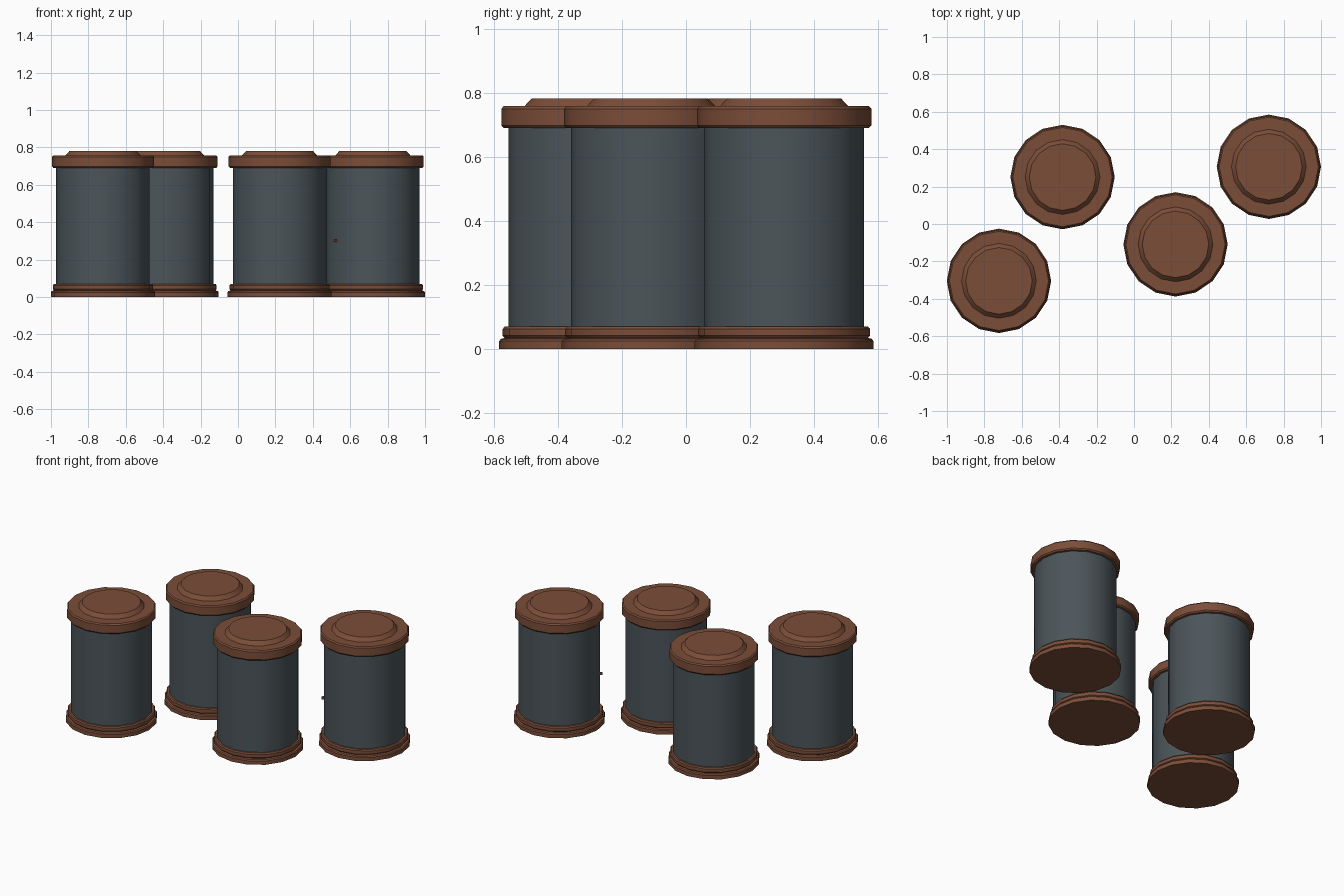
import bpy, bmesh, math

if "Cube" in bpy.data.objects:
    bpy.data.objects.remove(bpy.data.objects["Cube"])

def material(name, rgb):
    m = bpy.data.materials.new(name)
    m.diffuse_color = (*rgb, 1)
    m.use_nodes = True
    m.node_tree.nodes["Principled BSDF"].inputs["Base Color"].default_value = m.diffuse_color
    return m

WOOD = material("reddish brown", (0.20, 0.075, 0.04))
SLATE = material("slate grey", (0.07, 0.09, 0.10))

SIDES = 16

def lathe(name, profile, centre, mat):
    """Revolve (radius, z) points into a closed solid."""
    bm = bmesh.new()
    rings = []
    for r, z in profile:
        rings.append([bm.verts.new((r * math.cos(2 * math.pi * i / SIDES),
                                    r * math.sin(2 * math.pi * i / SIDES), z))
                      for i in range(SIDES)])
    for a, b in zip(rings, rings[1:]):
        for i in range(SIDES):
            j = (i + 1) % SIDES
            bm.faces.new((a[i], a[j], b[j], b[i]))
    bm.faces.new(rings[0][::-1])
    bm.faces.new(rings[-1])
    mesh = bpy.data.meshes.new(name)
    bm.to_mesh(mesh)
    bm.free()
    mesh.materials.append(mat)
    ob = bpy.data.objects.new(name, mesh)
    ob.location = (centre[0], centre[1], 0)
    bpy.context.collection.objects.link(ob)
    bpy.ops.object.select_all(action='DESELECT')
    ob.select_set(True)
    bpy.context.view_layer.objects.active = ob
    bpy.ops.object.shade_smooth_by_angle(angle=math.radians(30))
    return ob

# Profiles: stepped foot, plain drum, lid with raised centre
FOOT = [(0.279, 0), (0.279, 0.025), (0.274, 0.032), (0.262, 0.035),
        (0.268, 0.042), (0.268, 0.063), (0.262, 0.07), (0.24, 0.07)]
DRUM = [(0.25, 0.05), (0.25, 0.71)]
LID = [(0.24, 0.69), (0.265, 0.69), (0.272, 0.698), (0.272, 0.75),
       (0.265, 0.758), (0.20, 0.758), (0.178, 0.782)]

CENTRES = [(-0.722, -0.304), (-0.382, 0.251), (0.222, -0.109), (0.721, 0.306)]
for n, c in enumerate(CENTRES, 1):
    lathe(f"foot_{n}", FOOT, c, WOOD)
    lathe(f"drum_{n}", DRUM, c, SLATE)
    lathe(f"lid_{n}", LID, c, WOOD)

# Tiny stud on the side of the last drum
bpy.ops.mesh.primitive_cube_add(size=0.014, location=(0.521, 0.151, 0.30),
                                rotation=(0, 0, math.radians(38)))
stud = bpy.context.object
stud.name = "side_stud"
stud.data.materials.append(WOOD)
